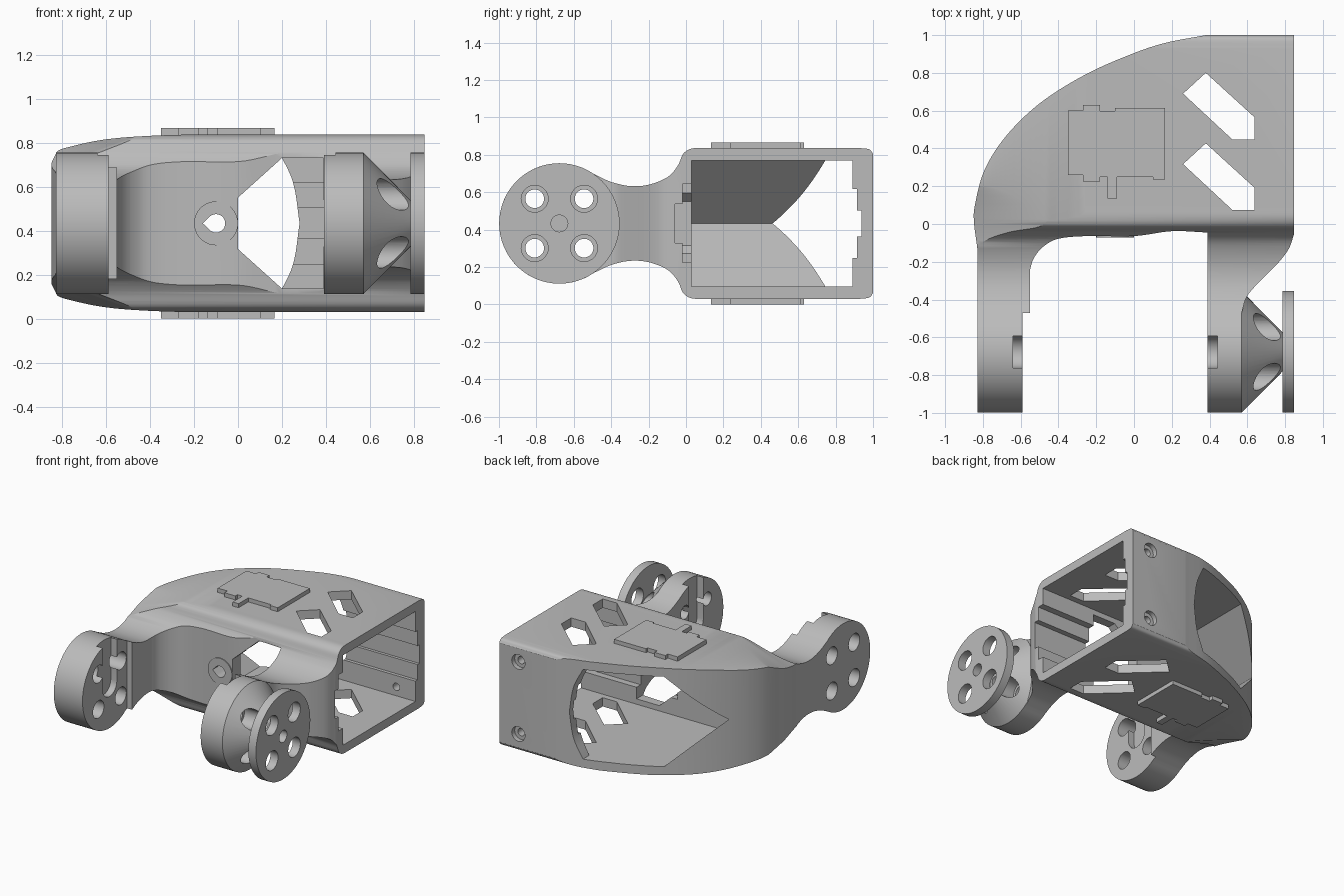
import bpy, bmesh, math
from mathutils import Vector

if "Cube" in bpy.data.objects:
    bpy.data.objects.remove(bpy.data.objects["Cube"], do_unlink=True)

MID = 0.433        # height of the symmetry plane
HUB = -0.677       # y of the joint axis
RAD = 0.322        # joint radius
END = 0.848        # half width

grey = bpy.data.materials.new("matte_grey")
grey.use_nodes = True
grey.diffuse_color = (0.5, 0.5, 0.5, 1)
grey.node_tree.nodes["Principled BSDF"].inputs["Base Color"].default_value = (0.5, 0.5, 0.5, 1)


def smooth(pts, n=6):
    """Catmull-Rom curve through the points."""
    p = [Vector(q) for q in pts]
    p = [p[0] * 2 - p[1]] + p + [p[-1] * 2 - p[-2]]
    out = []
    for a, b, c, d in zip(p, p[1:], p[2:], p[3:]):
        for i in range(n):
            t = i / n
            out.append(tuple(0.5 * (2 * b + (c - a) * t + (2 * a - 5 * b + 4 * c - d) * t ** 2
                                    + (3 * b - a - 3 * c + d) * t ** 3)))
    return out + [tuple(pts[-1])]


def flipped(pts):
    return [(a, 2 * MID - b) for a, b in pts]


def mirrored(upper):
    """Close a profile by reflecting its upper half about MID."""
    return upper + [(a, b) for a, b in flipped(reversed(upper)) if abs(b - MID) > 1e-4]


def circle(a, b, r, n=40):
    return [(a + r * math.cos(math.tau * i / n), b + r * math.sin(math.tau * i / n)) for i in range(n)]


def rect(a0, a1, b0, b1):
    return [(a0, b0), (a1, b0), (a1, b1), (a0, b1)]


def prism(name, pts, axis, lo, hi, lift=0):
    """Extrude a 2D outline along an axis; lift raises the far end."""
    place = {"x": lambda a, b, t: (t, a, b),
             "y": lambda a, b, t: (a, t, b),
             "z": lambda a, b, t: (a, b, t)}[axis]
    bm = bmesh.new()
    ends = [[bm.verts.new(place(a, b + up, t)) for a, b in pts] for t, up in ((lo, 0), (hi, lift))]
    for ring in ends:
        bm.faces.new(ring)
    for i in range(len(pts)):
        j = (i + 1) % len(pts)
        bm.faces.new((ends[0][i], ends[0][j], ends[1][j], ends[1][i]))
    bmesh.ops.recalc_face_normals(bm, faces=bm.faces)
    mesh = bpy.data.meshes.new(name)
    bm.to_mesh(mesh)
    bm.free()
    mesh.materials.append(grey)
    obj = bpy.data.objects.new(name, mesh)
    bpy.context.collection.objects.link(obj)
    return obj


def carve(obj, pts, axis, lo, hi, op="DIFFERENCE", lift=0):
    """Apply a boolean with an extruded outline, then drop the cutter."""
    cutter = prism("cutter", pts, axis, lo, hi, lift)
    cutter.hide_render = True
    mod = obj.modifiers.new("carve", "BOOLEAN")
    mod.operation, mod.solver, mod.object = op, "EXACT", cutter
    bpy.context.view_layer.objects.active = obj
    bpy.ops.object.modifier_apply(modifier=mod.name)
    bpy.data.objects.remove(cutter, do_unlink=True)


def bolt_holes(obj, r, lo, hi):
    for dy in (-0.132, 0.132):
        for dz in (-0.132, 0.132):
            carve(obj, circle(HUB + dy, MID + dz, r, 28), "x", lo, hi)


# Frame: plan outline with both arms
plan = [(END, 1)]
plan += smooth([(0.38, 1), (0.15, 0.955), (-0.05, 0.885), (-0.25, 0.795), (-0.45, 0.675), (-0.6, 0.55),
                (-0.72, 0.41), (-0.8, 0.265), (-0.84, 0.11), (-END, 0.02), (-0.828, -0.14)])
plan += [(-0.828, -1.1), (-0.59, -1.1), (-0.59, -0.47), (-0.55, -0.47)]
plan += smooth([(-0.55, -0.24), (-0.53, -0.18), (-0.48, -0.12), (-0.4, -0.078), (-0.25, -0.064),
                (0, -0.064), (0.2, -0.038), (0.39, -0.045)])
plan += [(0.39, -1.1), (0.57, -1.1)]
plan += smooth([(0.57, -0.47), (0.6, -0.38), (0.68, -0.29), (0.76, -0.21), (0.82, -0.13), (END, -0.05)])
frame = prism("frame", plan, "z", -0.1, 1)

# Side silhouette: round joint, narrow neck, boxy body
side = [(HUB + RAD * math.cos(math.radians(a)), MID + RAD * math.sin(math.radians(a)))
        for a in range(180, 58, -6)]
side += smooth([(-0.492, 0.697), (-0.4, 0.655), (-0.3, 0.633), (-0.2, 0.64), (-0.1, 0.68), (-0.045, 0.74),
                (-0.015, 0.805), (0.03, 0.833), (0.1, 0.836)])
side += smooth([(0.93, 0.836), (0.98, 0.829), (1, 0.805)])
carve(frame, mirrored(side), "x", -1, 1, "INTERSECT")

# Front silhouette: body thins towards the rounded side
face = smooth([(-0.855, 0.7), (-0.828, 0.757), (-0.75, 0.785), (-0.6, 0.815), (-0.4, 0.831), (-0.1, 0.84)])
carve(frame, mirrored(face + [(0.9, 0.84)]), "y", -1.2, 1.2, "INTERSECT")

# Soft flare from the body down into the left arm
flare = smooth([(-0.25, 0.633), (-0.1, 0.647), (0.05, 0.685), (0.2, 0.735), (0.35, 0.785), (0.5, 0.84)])
flare += [(0.5, 1.1), (-0.25, 1.1)]
carve(frame, flare, "x", -0.9, -0.3, lift=0.21)
carve(frame, flipped(flare), "x", -0.9, -0.3, lift=-0.21)

# Wedge-ended cavity, open at the flat end
carve(frame, mirrored([(-0.68, MID), (-0.34, 0.77), (1, 0.77)]), "y", 0.03, 0.89)
# Window through the curved back wall
arc = smooth([(0.18, 0.769), (0.25, 0.62), (0.28, MID)])
carve(frame, mirrored([(-0.34, 0.769)] + arc), "y", 0.8, 1.2)
# Window in the front wall
carve(frame, mirrored([(0, 0.55), (0.2, 0.73), (0.389, 0.73)]), "y", -0.2, 0.1)
# Stepped slots along the cavity
for y0, y1, half, x0 in ((-0.02, 0.1, 0.21, 0.05), (-0.06, 0.1, 0.105, 0.06),
                         (0.8, 0.915, 0.185, 0.1), (0.8, 0.937, 0.07, 0.1)):
    carve(frame, rect(y0, y1, MID - half, MID + half), "x", x0, 1)
# Slanted vents through top and bottom
for dy in (0, -0.373):
    vent = [(0.26, 0.69), (0.38, 0.8), (0.638, 0.565), (0.638, 0.448), (0.52, 0.448)]
    carve(frame, [(x, y + dy) for x, y in vent], "z", -0.1, 1)
# Countersunk screw holes in the back wall
for z in (MID - 0.27, MID + 0.27):
    carve(frame, circle(0.69, z, 0.028, 20), "y", 0.8, 1.1)
    carve(frame, circle(0.69, z, 0.055, 24), "y", 0.965, 1.1)
# Joint bolt holes and keyhole recesses on the inner faces
bolt_holes(frame, 0.065, -1, -0.5)
bolt_holes(frame, 0.05, 0.3, 0.7)
keyhole = [(HUB + 0.085 * math.cos(math.radians(a)), MID + 0.085 * math.sin(math.radians(a)))
           for a in range(180, 361, 12)] + [(HUB + 0.085, 1), (HUB - 0.085, 1)]
carve(frame, keyhole, "x", -0.64, -0.5)
carve(frame, keyhole, "x", 0.3, 0.443)

# Teardrop cable hole with a flat boss on the front wall
tear = [(-0.1 + 0.042 * math.cos(math.radians(a)), MID + 0.042 * math.sin(math.radians(a)))
        for a in range(-135, 136, 15)] + [(-0.1 - 0.06, MID)]
boss = prism("cable_boss", circle(-0.1, MID, 0.1), "y", -0.072, -0.03)
for part in (frame, boss):
    carve(part, tear, "y", -0.2, 0.1)

# Tapered hub on the right arm
bpy.ops.mesh.primitive_cone_add(vertices=64, radius1=RAD, radius2=0.105, depth=0.215,
                                location=(0.6775, HUB, MID), rotation=(0, math.pi / 2, 0))
hub = bpy.context.object
hub.name = "tapered_hub"
hub.data.materials.append(grey)
bpy.ops.object.transform_apply(location=True, rotation=True, scale=True)
bolt_holes(hub, 0.072, 0.5, 1)

# Round mounting plate
plate = prism("mounting_plate", circle(HUB, MID, RAD, 64), "x", 0.785, END)
bolt_holes(plate, 0.072, 0.7, 1)
carve(plate, circle(HUB, MID, 0.045, 24), "x", 0.7, 1)

# Raised panels above and below
outline = [(-0.35, 0.6), (-0.27, 0.6), (-0.27, 0.63), (-0.18, 0.63), (-0.18, 0.598), (-0.1, 0.598),
           (-0.1, 0.615), (0.165, 0.615), (0.165, 0.235), (0.1, 0.235), (0.1, 0.25), (-0.09, 0.25),
           (-0.09, 0.135), (-0.14, 0.135), (-0.14, 0.25), (-0.18, 0.25), (-0.18, 0.225),
           (-0.27, 0.225), (-0.27, 0.26), (-0.35, 0.26)]
top_panel = prism("top_panel", outline, "z", 0.81, 2 * MID)
bottom_panel = prism("bottom_panel", outline, "z", 0, 0.056)

# Smooth curved walls, keep hard edges
for obj in (frame, boss, hub, plate, top_panel, bottom_panel):
    bpy.ops.object.select_all(action="DESELECT")
    obj.select_set(True)
    bpy.context.view_layer.objects.active = obj
    bpy.ops.object.shade_smooth_by_angle(angle=math.radians(30))
